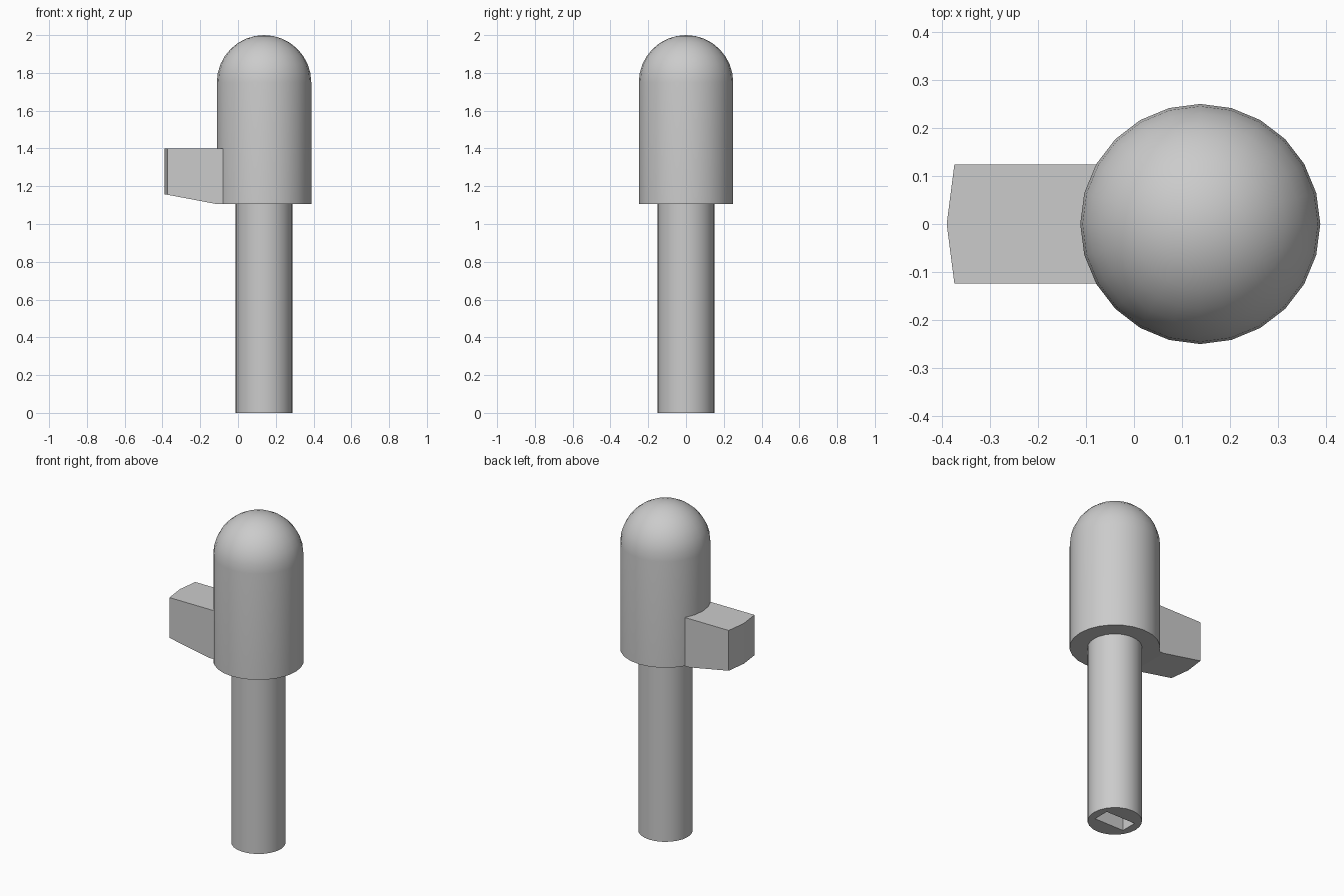
import bpy, bmesh, math
from mathutils import Matrix, Vector

default = bpy.data.objects.get("Cube")
if default:
    bpy.data.objects.remove(default, do_unlink=True)

AXIS = 0.138      # x of the round parts
SIDES = 24
HEAD_R, SHAFT_R = 0.25, 0.15
HEAD_BASE, DOME_BASE = 1.105, 1.75

grey = bpy.data.materials.new("light_grey")
grey.use_nodes = True
grey.diffuse_color = (0.6, 0.6, 0.6, 1)
grey.node_tree.nodes["Principled BSDF"].inputs["Base Color"].default_value = (0.6, 0.6, 0.6, 1)


def make_object(name, bm):
    bmesh.ops.recalc_face_normals(bm, faces=bm.faces)
    mesh = bpy.data.meshes.new(name)
    bm.to_mesh(mesh)
    bm.free()
    obj = bpy.data.objects.new(name, mesh)
    bpy.context.collection.objects.link(obj)
    mesh.materials.append(grey)
    return obj


def activate(obj):
    bpy.ops.object.select_all(action='DESELECT')
    obj.select_set(True)
    bpy.context.view_layer.objects.active = obj


def smooth(obj):
    activate(obj)
    bpy.ops.object.shade_smooth_by_angle(angle=math.radians(30))


def lathe(name, profile):
    """Spin a (radius, height) profile around the vertical axis."""
    bm = bmesh.new()
    verts = [bm.verts.new((AXIS + r, 0, z)) for r, z in profile]
    edges = [bm.edges.new(pair) for pair in zip(verts, verts[1:])]
    bmesh.ops.spin(bm, geom=verts + edges, cent=(AXIS, 0, 0), axis=(0, 0, 1),
                   angle=math.tau, steps=SIDES)
    bmesh.ops.remove_doubles(bm, verts=bm.verts, dist=0.0005)
    return make_object(name, bm)


# Domed head: flat base, straight wall, half-round top
RINGS = 8
dome = [(HEAD_R * math.cos(a), DOME_BASE + HEAD_R * math.sin(a))
        for a in (i * math.pi / 2 / RINGS for i in range(RINGS + 1))]
smooth(lathe("domed_head", [(0, HEAD_BASE), (HEAD_R, HEAD_BASE)] + dome))

# Shaft with a rectangular slot cut into its lower end
bm = bmesh.new()
bmesh.ops.create_cone(bm, cap_ends=True, segments=SIDES, radius1=SHAFT_R, radius2=SHAFT_R,
                      depth=HEAD_BASE, matrix=Matrix.Translation((AXIS, 0, HEAD_BASE / 2)))
shaft = make_object("shaft", bm)

bm = bmesh.new()
bmesh.ops.create_cube(bm, size=1, matrix=Matrix.Translation((AXIS, 0, 0))
                      @ Matrix.Diagonal((0.2, 0.1, 0.6, 1)))
cutter = make_object("slot_cutter", bm)
cutter.hide_render = True

cut = shaft.modifiers.new("slot", 'BOOLEAN')
cut.operation = 'DIFFERENCE'
cut.solver = 'EXACT'
cut.object = cutter
activate(shaft)
bpy.ops.object.modifier_apply(modifier=cut.name)
bpy.data.objects.remove(cutter, do_unlink=True)
smooth(shaft)

# Side lug: pointed tip, underside rising toward the tip
W, TOP = 0.124, 1.4
TIP_BOTTOM = 1.155
half = [(-0.05, HEAD_BASE), (-0.11, HEAD_BASE), (-0.374, TIP_BOTTOM)]
outline = [(x, W, z) for x, z in half] + [(-0.39, 0, TIP_BOTTOM)] \
    + [(x, -W, z) for x, z in reversed(half)]
bm = bmesh.new()
low = [bm.verts.new(p) for p in outline]
high = [bm.verts.new((x, y, TOP)) for x, y, z in outline]
n = len(outline)
for i in range(n):
    j = (i + 1) % n
    bm.faces.new((low[i], low[j], high[j], high[i]))
bm.faces.new(high)
bm.faces.new((low[0], low[1], low[-2], low[-1]))    # flat underside
bm.faces.new((low[1], low[2], low[4], low[5]))      # sloping underside
bm.faces.new((low[2], low[3], low[4]))              # under the tip
make_object("side_lug", bm)
